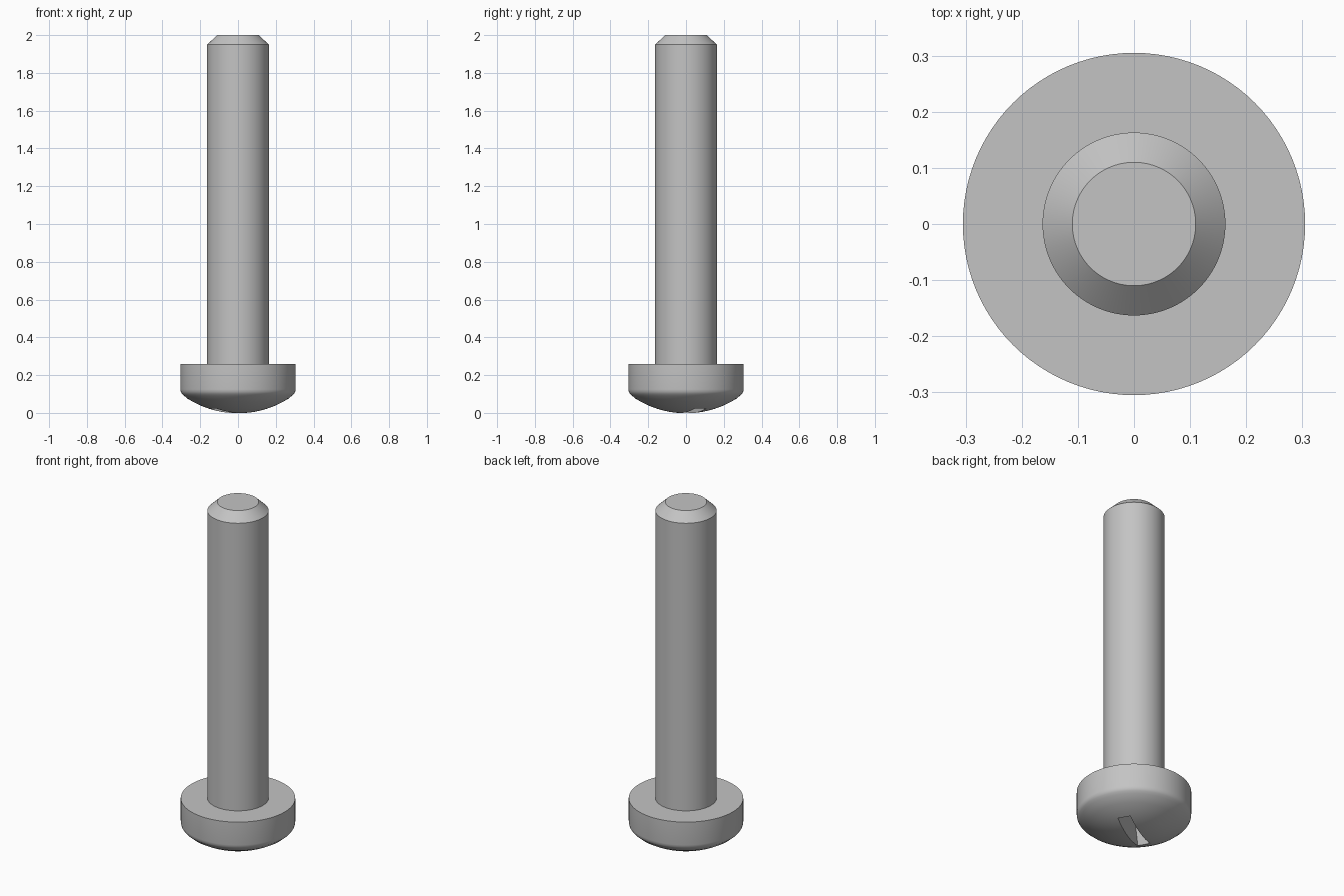
import bpy
import bmesh
from math import radians, sqrt, tau
from mathutils import Matrix

cube = bpy.data.objects.get("Cube")
if cube:
    bpy.data.objects.remove(cube, do_unlink=True)

steel = bpy.data.materials.new("grey_steel")
steel.use_nodes = True
colour = (0.55, 0.55, 0.55, 1)
steel.diffuse_color = colour
steel.node_tree.nodes["Principled BSDF"].inputs["Base Color"].default_value = colour


def make_object(name, bm):
    bmesh.ops.recalc_face_normals(bm, faces=bm.faces)
    mesh = bpy.data.meshes.new(name)
    bm.to_mesh(mesh)
    bm.free()
    mesh.materials.append(steel)
    obj = bpy.data.objects.new(name, mesh)
    bpy.context.collection.objects.link(obj)
    return obj


def lathe(name, profile, steps=96):
    bm = bmesh.new()
    verts = [bm.verts.new((r, 0, z)) for r, z in profile]
    edges = [bm.edges.new(pair) for pair in zip(verts, verts[1:])]
    bmesh.ops.spin(bm, geom=verts + edges, cent=(0, 0, 0), axis=(0, 0, 1),
                   angle=tau, steps=steps)
    bmesh.ops.remove_doubles(bm, verts=bm.verts, dist=0.0001)
    return make_object(name, bm)


def recess_bar(name, turn):
    # Bar that narrows towards the floor of the recess
    bm = bmesh.new()
    bmesh.ops.create_cube(bm, size=2)
    for v in bm.verts:
        deep = v.co.z > 0
        v.co.x *= 0.075 if deep else 0.195
        v.co.y *= 0.025 if deep else 0.04
        v.co.z = 0.17 if deep else -0.05
    bm.transform(Matrix.Rotation(radians(turn), 4, "Z"))
    bar = make_object(name, bm)
    bar.hide_render = True
    return bar


# Domed head, straight shank and chamfered tip in one profile
dome_radius = 0.5
dome = []
for i in range(10):
    r = 0.03 * i
    dome.append((r, dome_radius - sqrt(dome_radius ** 2 - r ** 2) - 0.002))
rounded_rim = [(0.284, 0.09), (0.296, 0.1), (0.303, 0.112), (0.305, 0.125)]
shank = [(0.305, 0.26), (0.163, 0.26), (0.163, 1.95), (0.11, 2), (0, 2)]
screw = lathe("screw_body", dome + rounded_rim + shank)

bpy.ops.object.select_all(action="DESELECT")
screw.select_set(True)
bpy.context.view_layer.objects.active = screw

# Cross recess in the head
for name, turn in (("recess_cutter_a", 30), ("recess_cutter_b", 120)):
    cutter = recess_bar(name, turn)
    cut = screw.modifiers.new(name, "BOOLEAN")
    cut.operation = "DIFFERENCE"
    cut.solver = "EXACT"
    cut.object = cutter
    bpy.ops.object.modifier_apply(modifier=cut.name)
    bpy.data.objects.remove(cutter, do_unlink=True)

bpy.ops.object.shade_smooth_by_angle(angle=radians(28))
